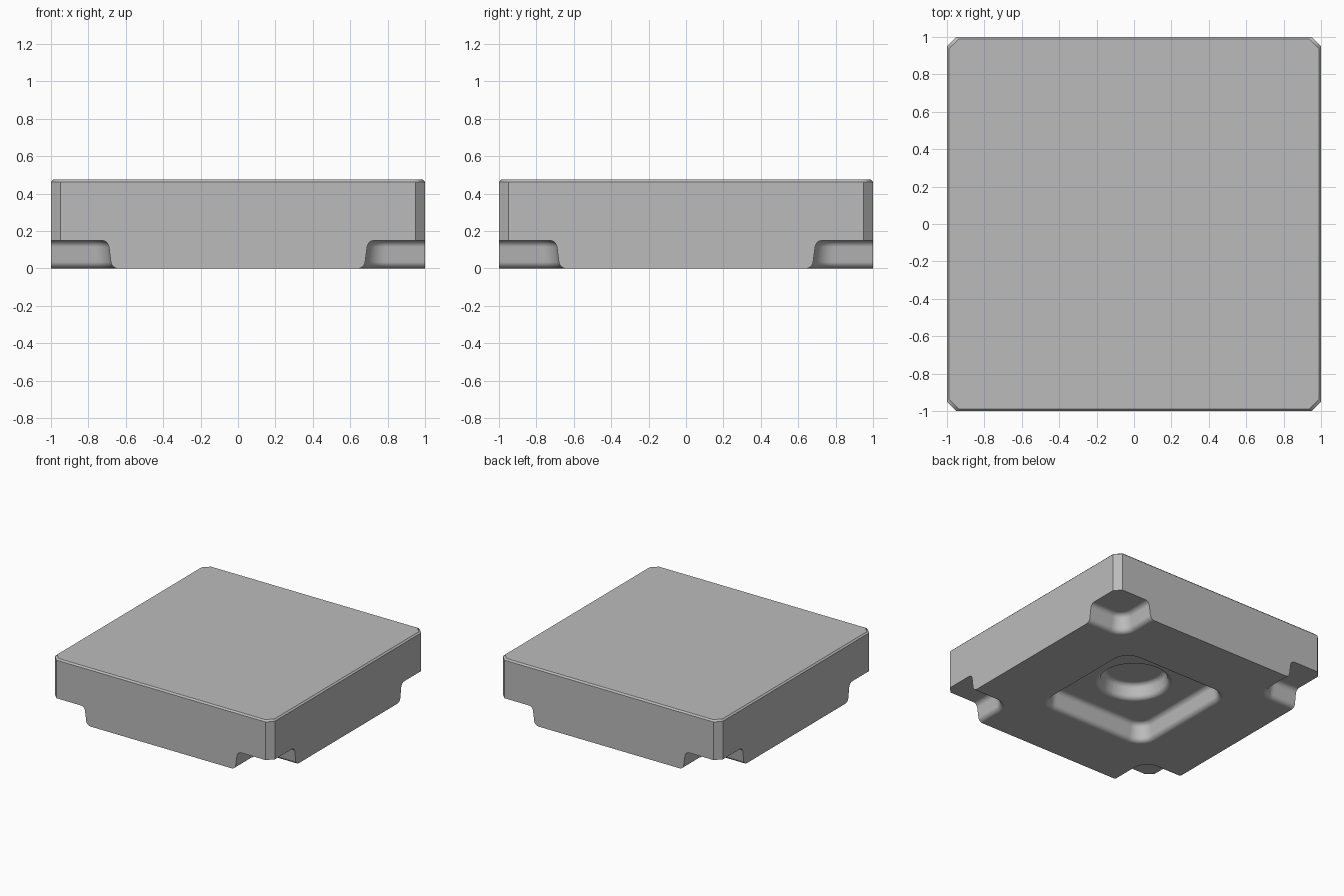
import bpy
import bmesh
from math import sin, cos, pi, radians

if "Cube" in bpy.data.objects:
    bpy.data.objects.remove(bpy.data.objects["Cube"], do_unlink=True)

HEIGHT = 0.475
grey = bpy.data.materials.new("plain_grey")
grey.use_nodes = True
grey.diffuse_color = (0.5, 0.5, 0.5, 1)
grey.node_tree.nodes["Principled BSDF"].inputs["Base Color"].default_value = (0.5, 0.5, 0.5, 1)


def loft(name, rings):
    """Closed solid through a stack of equal-length point rings."""
    bm = bmesh.new()
    loops = [[bm.verts.new(p) for p in ring] for ring in rings]
    for a, b in zip(loops, loops[1:]):
        for i in range(len(a)):
            j = (i + 1) % len(a)
            bm.faces.new((a[i], a[j], b[j], b[i]))
    bm.faces.new(loops[0][::-1])
    bm.faces.new(loops[-1])
    bmesh.ops.recalc_face_normals(bm, faces=bm.faces)
    mesh = bpy.data.meshes.new(name)
    bm.to_mesh(mesh)
    bm.free()
    mesh.materials.append(grey)
    obj = bpy.data.objects.new(name, mesh)
    bpy.context.collection.objects.link(obj)
    return obj


def rounded_square(cx, cy, half, radius, z, steps):
    """Ring of a square with arc corners; one step gives a chamfer."""
    ring = []
    for q, (sx, sy) in enumerate([(1, 1), (-1, 1), (-1, -1), (1, -1)]):
        for k in range(steps + 1):
            t = (q + k / steps) * pi / 2
            ring.append((cx + sx * (half - radius) + radius * cos(t),
                         cy + sy * (half - radius) + radius * sin(t), z))
    return ring


def pocket(name, cx, cy, opening, floor, radius, z0, z1, steps, fillet=0.04):
    """Drafted pocket cutter with a rounded lip and a rounded floor edge."""
    arc = [radians(82) * k / 7 for k in range(8)]
    profile = [(opening, z0 - 0.06)]
    profile += [(opening - fillet * sin(t), z0 + fillet * (1 - cos(t))) for t in arc]
    profile += [(floor + fillet * sin(t), z1 - fillet * (1 - cos(t))) for t in arc[::-1]]
    rings = [rounded_square(cx, cy, h, radius - (opening - h), z, steps) for h, z in profile]
    obj = loft(name, rings)
    obj.hide_render = True
    return obj


# Slab with chamfered corners and a thin bevel round the top
slab = loft("slab", [rounded_square(0, 0, 1 - inset, 0.05, z, 1)
                     for inset, z in [(0, 0), (0, HEIGHT - 0.012), (0.012, HEIGHT)]])

# Corner notches, square underside recess and round dimple within it
cutters = [pocket("notch_cutter", sx, sy, 0.36, 0.27, 0.15, 0, 0.15, 10)
           for sx in (-1, 1) for sy in (-1, 1)]
cutters.append(pocket("recess_cutter", 0, 0, 0.52, 0.43, 0.16, 0, 0.15, 10))
cutters.append(pocket("dimple_cutter", 0, 0, 0.29, 0.2, 0.289, 0.15, 0.27, 16))

bpy.ops.object.select_all(action='DESELECT')
bpy.context.view_layer.objects.active = slab
slab.select_set(True)
for cutter in cutters:
    mod = slab.modifiers.new("cut", 'BOOLEAN')
    mod.operation = 'DIFFERENCE'
    mod.solver = 'EXACT'
    mod.object = cutter
    bpy.ops.object.modifier_apply(modifier=mod.name)
for cutter in cutters:
    bpy.data.objects.remove(cutter, do_unlink=True)

# Smooth fillets, crisp outer edges
bpy.ops.object.shade_smooth_by_angle(angle=radians(30))
weighted = slab.modifiers.new("weighted_normals", 'WEIGHTED_NORMAL')
weighted.keep_sharp = True
